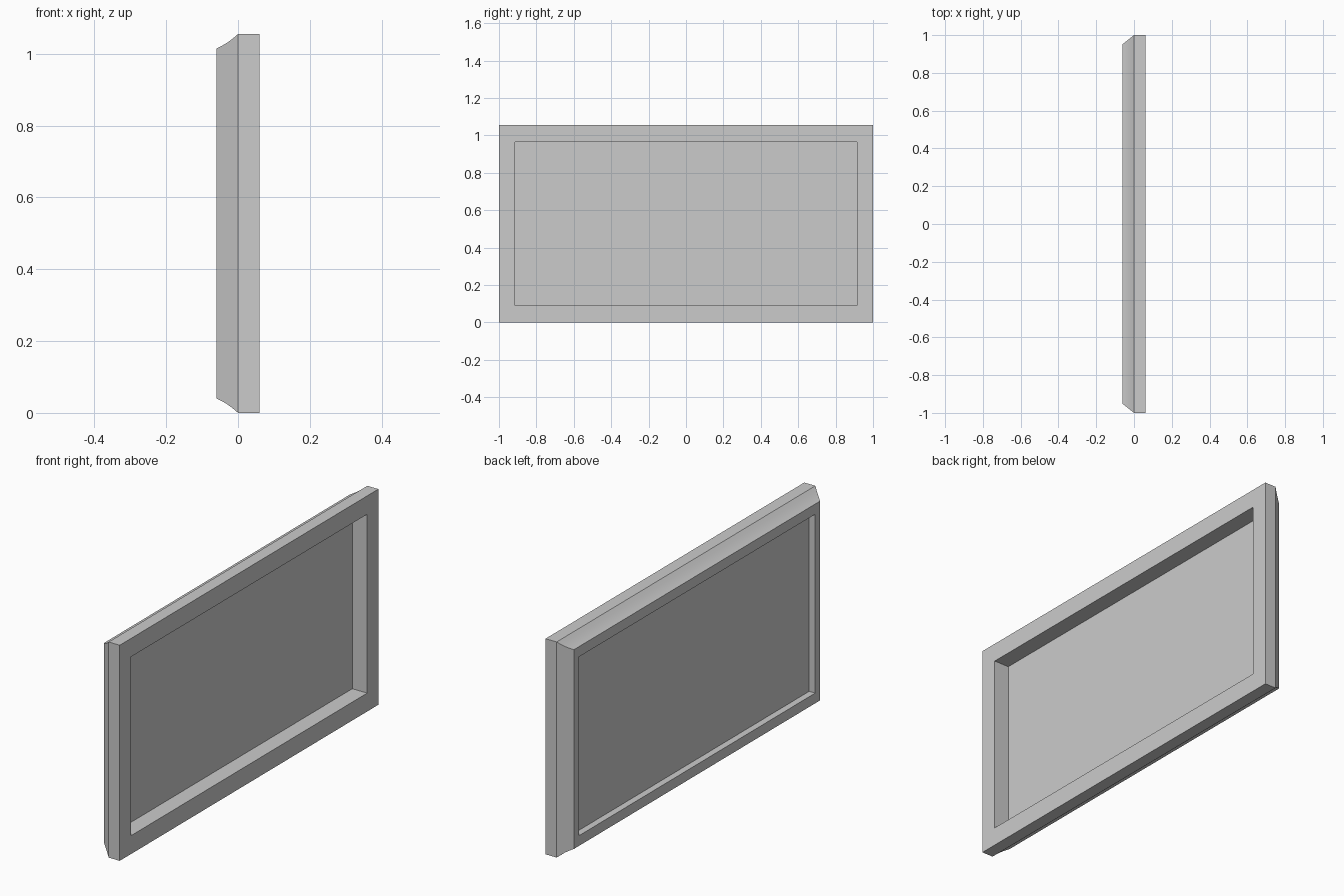
import bpy, bmesh

if "Cube" in bpy.data.objects:
    bpy.data.objects.remove(bpy.data.objects["Cube"])

H = 1.055            # frame height
ZC = H / 2
HALF_Y, HALF_Z = 1.0, H / 2


def make_object(name, bm):
    bmesh.ops.recalc_face_normals(bm, faces=bm.faces[:])
    mesh = bpy.data.meshes.new(name)
    bm.to_mesh(mesh)
    bm.free()
    obj = bpy.data.objects.new(name, mesh)
    bpy.context.collection.objects.link(obj)
    return obj


# Frame: a closed moulding profile (x, side inset, top/bottom inset) swept round a rectangle
profile = [
    (0.06, 0.087, 0.09),
    (0.06, 0.0, 0.0),
    (0.0, 0.0, 0.0),
    (-0.015, 0.012, 0.013),
    (-0.03, 0.024, 0.024),
    (-0.045, 0.036, 0.033),
    (-0.06, 0.048, 0.04),
    (-0.06, 0.087, 0.09),
]
bm = bmesh.new()
rings = []
for sy, sz in ((-1, -1), (1, -1), (1, 1), (-1, 1)):
    rings.append([bm.verts.new((x, sy * (HALF_Y - iy), ZC + sz * (HALF_Z - iz)))
                  for x, iy, iz in profile])
n = len(profile)
for i in range(4):
    a, b = rings[i], rings[(i + 1) % 4]
    for j in range(n):
        k = (j + 1) % n
        bm.faces.new((a[j], a[k], b[k], b[j]))
frame = make_object("frame", bm)

# Thin panel closing the opening, set towards the moulded side
bm = bmesh.new()
bmesh.ops.create_cube(bm, size=1)
for v in bm.verts:
    v.co.x = -0.024 + v.co.x * 0.007
    v.co.y *= 2 * (HALF_Y - 0.087)
    v.co.z = ZC + v.co.z * 2 * (HALF_Z - 0.09)
panel = make_object("panel", bm)

# Smooth only the shallow cove, keep mitres and edges crisp
bpy.ops.object.select_all(action='DESELECT')
frame.select_set(True)
bpy.context.view_layer.objects.active = frame
bpy.ops.object.shade_smooth_by_angle(angle=0.35)
